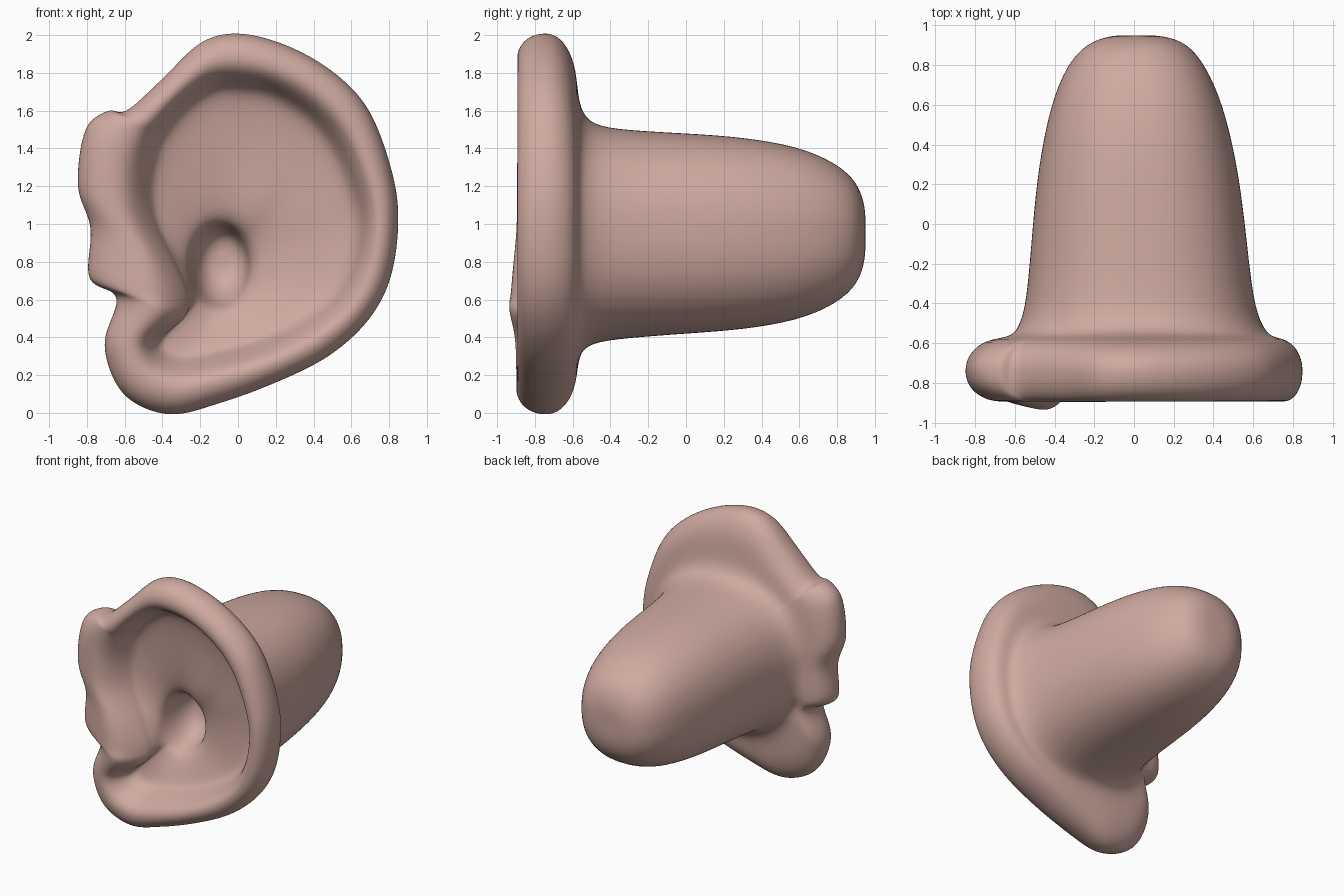
import bpy, bmesh, math
from mathutils import Vector

if "Cube" in bpy.data.objects:
    bpy.data.objects.remove(bpy.data.objects["Cube"])

SUB = 4  # samples per control point around each loop

# outer outline (x, z) paired with cavity outline (x, z), clockwise from the top
PAIRS = [
    (0.00, 2.01, 0.00, 1.72), (0.25, 1.95, 0.17, 1.69), (0.50, 1.81, 0.36, 1.58),
    (0.69, 1.61, 0.50, 1.42), (0.81, 1.30, 0.60, 1.20), (0.85, 1.03, 0.64, 1.00),
    (0.81, 0.72, 0.60, 0.78), (0.69, 0.49, 0.50, 0.60), (0.48, 0.30, 0.33, 0.47),
    (0.20, 0.16, 0.12, 0.37), (-0.10, 0.05, -0.10, 0.31), (-0.37, -0.01, -0.28, 0.28),
    (-0.61, 0.10, -0.39, 0.31), (-0.71, 0.36, -0.42, 0.38), (-0.64, 0.61, -0.29, 0.49),
    (-0.79, 0.71, -0.265, 0.60), (-0.78, 0.98, -0.33, 0.78), (-0.85, 1.20, -0.44, 1.00),
    (-0.81, 1.50, -0.47, 1.20), (-0.69, 1.60, -0.43, 1.40), (-0.59, 1.60, -0.38, 1.50),
    (-0.40, 1.77, -0.28, 1.62), (-0.20, 1.96, -0.14, 1.71)]


def smooth_loop(pts):
    """Closed Catmull-Rom curve through the points."""
    n, out = len(pts), []
    for i in range(n):
        a, b, c, d = (pts[(i + k) % n] for k in (-1, 0, 1, 2))
        for s in range(SUB):
            t = s / SUB
            out.append(0.5 * (2 * b + (c - a) * t + (2 * a - 5 * b + 4 * c - d) * t ** 2
                              + (3 * b - a - 3 * c + d) * t ** 3))
    return out


outer = smooth_loop([Vector(p[:2]) for p in PAIRS])
inner = smooth_loop([Vector(p[2:]) for p in PAIRS])
N = len(outer)


def mix(a, b, t):
    return [p.lerp(q, t) for p, q in zip(a, b)]


def hole(cx, cz, rx, rz):
    angs = [math.radians(80) - 2 * math.pi * i / N for i in range(N)]
    return [Vector((cx + rx * math.cos(a), cz + rz * math.sin(a))) for a in angs]


def plug(x0, x1, z0, z1, power=2.3):
    cx, cz, rx, rz = (x0 + x1) / 2, (z0 + z1) / 2, (x1 - x0) / 2, (z1 - z0) / 2
    out = []
    for p in outer:
        d = (p - Vector((0.02, 0.95))).normalized()
        r = (abs(d.x / rx) ** power + abs(d.y / rz) ** power) ** (-1 / power)
        out.append(Vector((cx, cz)) + d * r)
    return out


def bump(p, cx, cz, sx, sz):
    return math.exp(-((p.x - cx) / sx) ** 2 - ((p.y - cz) / sz) ** 2)


def front(loop, y):
    """Front ring, raised at the front flap and at the ridge over the ear canal."""
    return [Vector((p.x, y - 0.065 * bump(p, -0.35, 0.62, 0.2, 0.3)
                    - 0.04 * bump(p, 0.08, 1.06, 0.2, 0.09), p.y)) for p in loop]


def flat(loop, y):
    return [Vector((p.x, y, p.y)) for p in loop]


# front: canal, cavity floor, rounded rim
mouth = hole(-0.095, 0.78, 0.165, 0.22)
rings = [flat(hole(-0.08, 0.82, 0.05, 0.06), -0.30), flat(hole(-0.08, 0.81, 0.11, 0.14), -0.33),
         flat(hole(-0.09, 0.79, 0.145, 0.195), -0.43), front(mouth, -0.53),
         front(mix(mouth, inner, 0.15), -0.575), front(mix(mouth, inner, 0.55), -0.625),
         front(mix(mouth, inner, 0.88), -0.66), front(inner, -0.70),
         front(mix(inner, outer, 0.15), -0.80), front(mix(inner, outer, 0.33), -0.88),
         front(mix(inner, outer, 0.55), -0.90), front(mix(inner, outer, 0.78), -0.88),
         flat(mix(inner, outer, 0.94), -0.83), flat(outer, -0.77), flat(outer, -0.70)]

# back: rounded edge, flat back and flare into the plug
base = plug(-0.58, 0.65, 0.36, 1.54)
rings += [flat(mix(outer, base, 0.13), -0.63), flat(mix(outer, base, 0.4), -0.58),
          flat(mix(outer, base, 0.8), -0.57), flat(base, -0.52)]
for x0, x1, z0, z1, y in ((-0.54, 0.60, 0.39, 1.50, -0.40), (-0.51, 0.56, 0.42, 1.48, 0.0),
                          (-0.48, 0.52, 0.44, 1.46, 0.30), (-0.42, 0.45, 0.49, 1.41, 0.60),
                          (-0.34, 0.36, 0.58, 1.32, 0.80), (-0.24, 0.27, 0.68, 1.22, 0.91),
                          (-0.12, 0.15, 0.81, 1.09, 0.95)):
    rings.append(flat(plug(x0, x1, z0, z1), y))

bm = bmesh.new()
vs = [[bm.verts.new(p) for p in r] for r in rings]
for a, b in zip(vs, vs[1:]):
    for i in range(N):
        j = (i + 1) % N
        bm.faces.new((a[i], a[j], b[j], b[i]))
# close both ends with fans
for ring in (vs[0], vs[-1]):
    c = bm.verts.new(sum((v.co for v in ring), Vector()) / N)
    for i in range(N):
        bm.faces.new((ring[i], ring[(i + 1) % N], c))
bmesh.ops.recalc_face_normals(bm, faces=bm.faces)
for f in bm.faces:
    f.smooth = True
me = bpy.data.meshes.new("ear")
bm.to_mesh(me)
bm.free()
ear = bpy.data.objects.new("ear", me)
bpy.context.collection.objects.link(ear)
mod = ear.modifiers.new("smooth", 'SUBSURF')
mod.levels = mod.render_levels = 2

# skin colour
mat = bpy.data.materials.new("skin")
mat.diffuse_color = (0.62, 0.40, 0.35, 1)
mat.use_nodes = True
mat.node_tree.nodes["Principled BSDF"].inputs["Base Color"].default_value = mat.diffuse_color
me.materials.append(mat)
